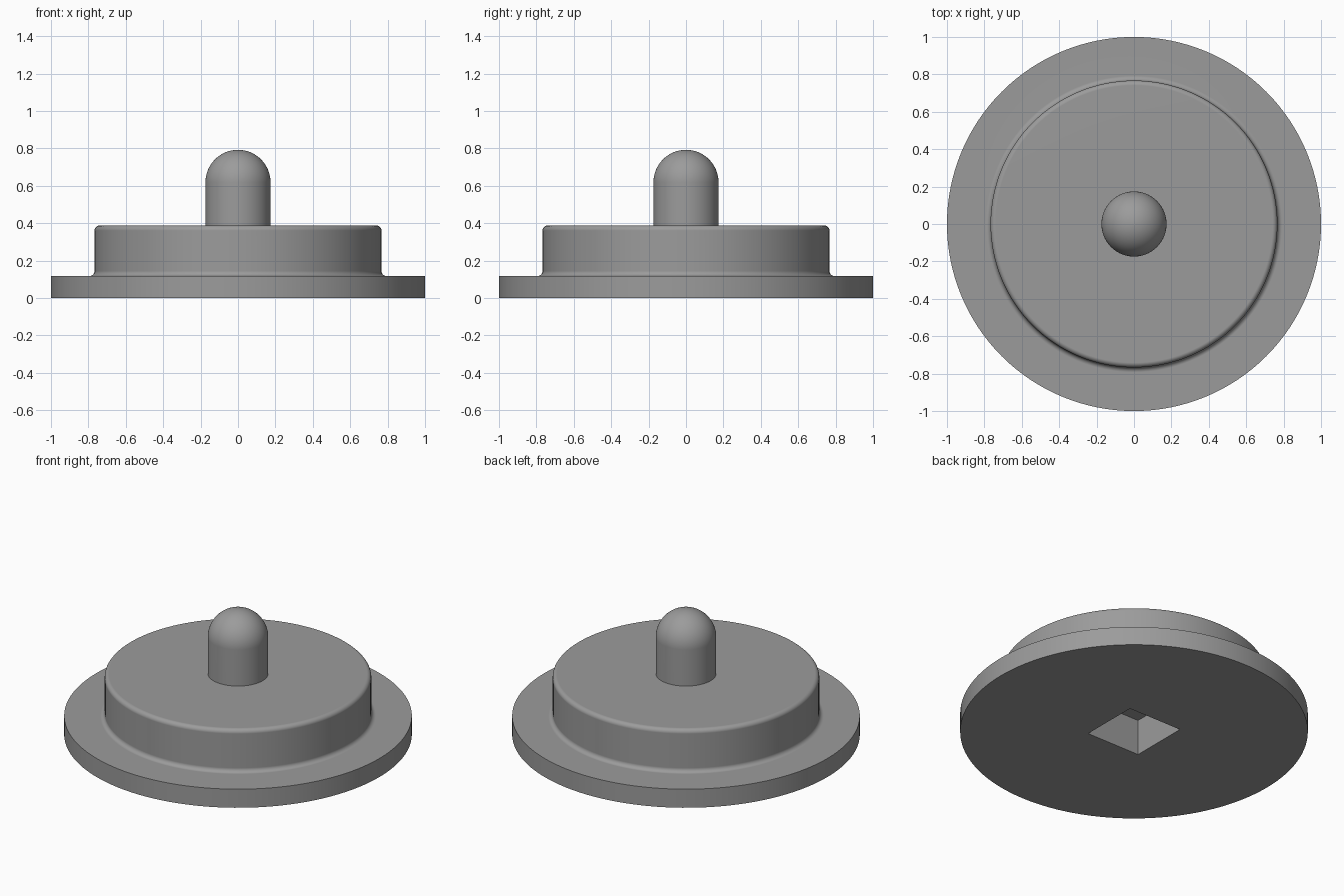
import bpy, bmesh, math

if "Cube" in bpy.data.objects:
    bpy.data.objects.remove(bpy.data.objects["Cube"])

SEGMENTS = 128
FLANGE_R, FLANGE_Z = 1.0, 0.118
HUB_R, HUB_Z = 0.767, 0.387
PIN_R, PIN_Z = 0.174, 0.792
FILLET, ROUND = 0.026, 0.026
SOCKET, SOCKET_DEPTH = 0.375, 0.226


def arc(cx, cz, r, a0, a1, steps):
    """Points (radius, height) along an arc, angles in degrees."""
    angles = [math.radians(a0 + (a1 - a0) * i / steps) for i in range(steps + 1)]
    return [(cx + r * math.cos(a), cz + r * math.sin(a)) for a in angles]


def lathe(name, profile):
    """Revolve a (radius, height) profile around the z axis into a closed solid."""
    bm = bmesh.new()
    verts = [bm.verts.new((r, 0, z)) for r, z in profile]
    edges = [bm.edges.new(pair) for pair in zip(verts, verts[1:])]
    bmesh.ops.spin(bm, geom=verts + edges, cent=(0, 0, 0), axis=(0, 0, 1),
                   angle=math.tau, steps=SEGMENTS, use_duplicate=False)
    bmesh.ops.remove_doubles(bm, verts=bm.verts, dist=1e-5)
    bmesh.ops.recalc_face_normals(bm, faces=bm.faces)
    mesh = bpy.data.meshes.new(name)
    bm.to_mesh(mesh)
    bm.free()
    obj = bpy.data.objects.new(name, mesh)
    bpy.context.collection.objects.link(obj)
    return obj


grey = bpy.data.materials.new("plain grey")
grey.diffuse_color = (0.33, 0.33, 0.33, 1)
grey.use_nodes = True
grey.node_tree.nodes["Principled BSDF"].inputs["Base Color"].default_value = grey.diffuse_color

# Flange, filleted hub and domed pin turned as one solid
profile = [(0, 0), (FLANGE_R, 0), (FLANGE_R, FLANGE_Z)]
profile += arc(HUB_R + FILLET, FLANGE_Z + FILLET, FILLET, 270, 180, 8)
profile += arc(HUB_R - ROUND, HUB_Z - ROUND, ROUND, 0, 90, 8)
profile += [(PIN_R, HUB_Z)]
profile += arc(0, PIN_Z - PIN_R, PIN_R, 0, 90, 20)[:-1] + [(0, PIN_Z)]
body = lathe("flanged_hub_with_pin", profile)
body.data.materials.append(grey)

# Square blind socket cut up into the underside
bpy.ops.mesh.primitive_cube_add(size=1, location=(0, 0, SOCKET_DEPTH - 0.25))
cutter = bpy.context.object
cutter.name = "socket_cutter"
cutter.scale = (SOCKET, SOCKET, 0.5)
cutter.hide_render = True
cutter.data.materials.append(grey)

bpy.ops.object.select_all(action='DESELECT')
body.select_set(True)
bpy.context.view_layer.objects.active = body
cut = body.modifiers.new("socket", 'BOOLEAN')
cut.operation = 'DIFFERENCE'
cut.solver = 'EXACT'
cut.object = cutter
bpy.ops.object.modifier_apply(modifier=cut.name)
bpy.data.objects.remove(cutter, do_unlink=True)

# Smooth turned surfaces with crisp steps
bpy.ops.object.shade_smooth_by_angle(angle=math.radians(30))
weighted = body.modifiers.new("weighted normals", 'WEIGHTED_NORMAL')
weighted.keep_sharp = True
